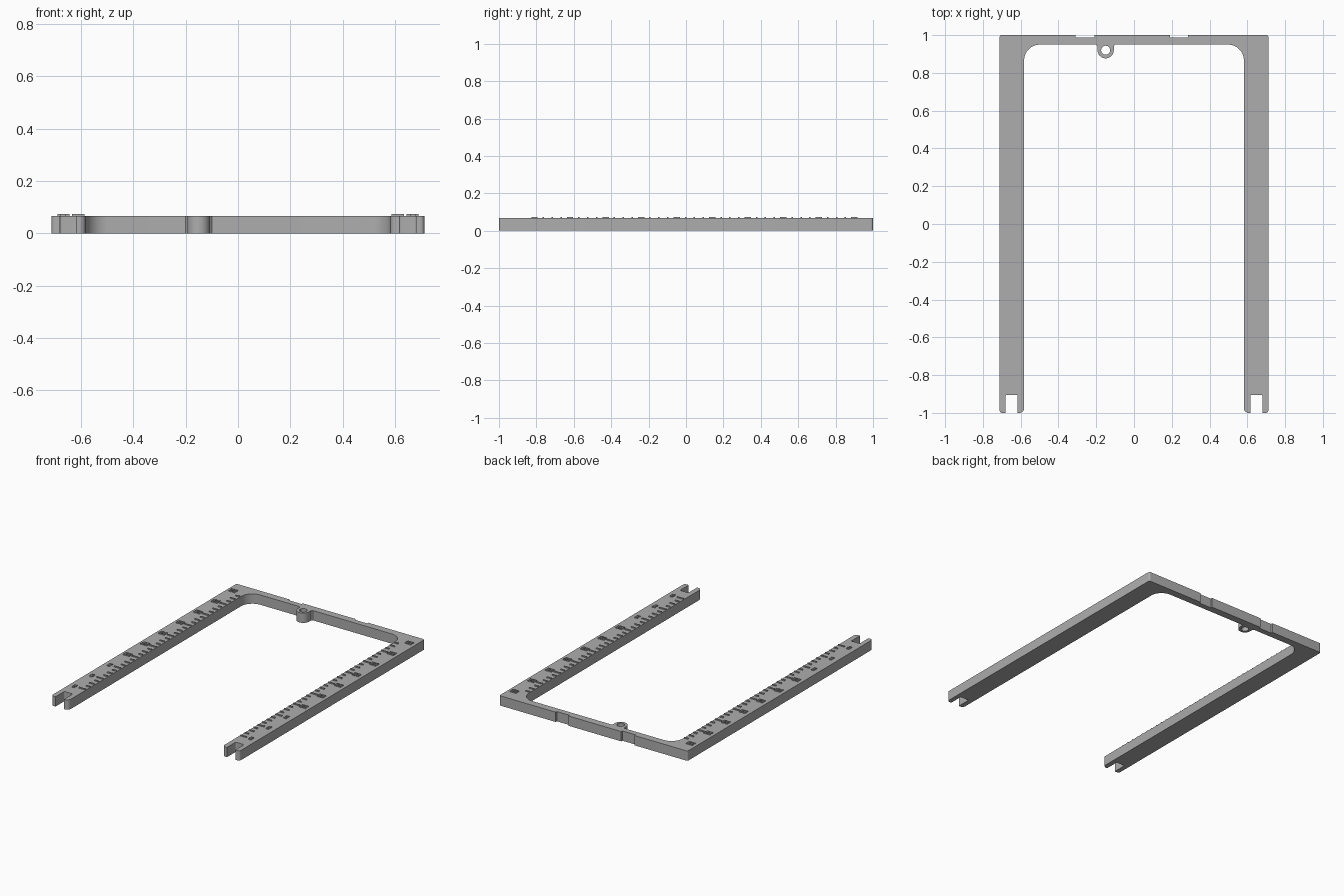
import bpy, bmesh, math
from mathutils import Vector

cube = bpy.data.objects.get("Cube")
if cube:
    bpy.data.objects.remove(cube, do_unlink=True)

# One plain grey
grey = bpy.data.materials.new("plain_grey")
grey.use_nodes = True
COLOUR = (0.42, 0.42, 0.42, 1)
grey.diffuse_color = COLOUR
grey.node_tree.nodes["Principled BSDF"].inputs["Base Color"].default_value = COLOUR

HEIGHT = 0.067
RELIEF = 0.007


def rounded(corners, steps=8):
    """Polygon from (x, y, radius) corners, each rounded by an arc."""
    out = []
    for i, (x, y, r) in enumerate(corners):
        p = Vector((x, y))
        if r == 0:
            out.append(p)
            continue
        a = (Vector(corners[i - 1][:2]) - p).normalized()
        b = (Vector(corners[(i + 1) % len(corners)][:2]) - p).normalized()
        centre = p + (a + b) * r
        for k in range(steps + 1):
            t = k / steps * math.pi / 2
            out.append(centre - b * r * math.cos(t) - a * r * math.sin(t))
    return out


def finish(bm, name):
    bmesh.ops.recalc_face_normals(bm, faces=bm.faces)
    mesh = bpy.data.meshes.new(name)
    bm.to_mesh(mesh)
    bm.free()
    mesh.materials.append(grey)
    obj = bpy.data.objects.new(name, mesh)
    bpy.context.collection.objects.link(obj)
    return obj


def add_block(bm, x0, x1, y0, y1):
    """Low raised block on top of the frame."""
    verts = bmesh.ops.create_cube(bm, size=1)["verts"]
    for v in verts:
        v.co = ((x0 + x1) / 2 + v.co.x * (x1 - x0),
                (y0 + y1) / 2 + v.co.y * (y1 - y0),
                HEIGHT + RELIEF / 2 - 0.001 + v.co.z * (RELIEF + 0.002))


# Half outline shared by both arms, from the slot round to the inner edge
def arm(side):
    return [(side * x, y, r) for x, y, r in (
        (0.712, 1.0, 0.012), (0.712, -1.0, 0.016), (0.68, -1.0, 0),
        (0.68, -0.905, 0.006), (0.616, -0.905, 0.006), (0.616, -1.0, 0),
        (0.582, -1.0, 0.025), (0.582, 0.95, 0.085))]


# Shallow notches in the back edge
def notch(x0, x1):
    return [(x0, 1.0, 0), (x0, 0.988, 0), (x1, 0.988, 0), (x1, 1.0, 0)]


# Frame outline with the eyelet hanging from the back bar
EYE_X, EYE_Y, EYE_R = -0.15, 0.92, 0.043
eyelet = [(EYE_X + EYE_R + 0.008, 0.95, 0), (EYE_X + EYE_R, 0.942, 0)]
eyelet += [(EYE_X + EYE_R * math.cos(t), EYE_Y - EYE_R * math.sin(t), 0)
           for t in (math.pi * k / 20 for k in range(21))]
eyelet += [(EYE_X - EYE_R, 0.942, 0), (EYE_X - EYE_R - 0.008, 0.95, 0)]
outline = rounded(notch(-0.31, -0.21) + notch(0.19, 0.285) + arm(1)
                  + eyelet + arm(-1)[::-1])
hole = [Vector((EYE_X + 0.024 * math.cos(t), EYE_Y + 0.024 * math.sin(t)))
        for t in (math.tau * k / 24 for k in range(24))]

bm = bmesh.new()
for loop in (outline, hole):
    verts = [bm.verts.new((p.x, p.y, 0)) for p in loop]
    for i, v in enumerate(verts):
        bm.edges.new((verts[i - 1], v))
bmesh.ops.triangle_fill(bm, use_beauty=True, edges=bm.edges[:])
top = bmesh.ops.extrude_face_region(bm, geom=bm.faces[:])["geom"]
bmesh.ops.translate(bm, vec=(0, 0, HEIGHT),
                    verts=[g for g in top if isinstance(g, bmesh.types.BMVert)])
frame = finish(bm, "frame")
bpy.context.view_layer.objects.active = frame
frame.select_set(True)
bpy.ops.object.shade_smooth_by_angle(angle=math.radians(30))

# Raised scale on each arm: graduation ticks and number-place blocks
START, STEP = -0.81, 0.19
for name, side in (("left", 1), ("right", -1)):
    ticks = bmesh.new()
    for k in range(37):
        y = START + k * STEP / 4
        length = 0.048 if k % 4 == 0 else 0.036 if k % 2 == 0 else 0.028
        if y < 0.88:
            ends = sorted((side * 0.586, side * (0.586 + length)))
            add_block(ticks, *ends, y - 0.004, y + 0.004)
    finish(ticks, name + "_ticks")

    marks = bmesh.new()
    for k in range(10):
        y = START + k * STEP
        centres = (0.668,) if k < 3 else (0.653, 0.679)
        for x in centres:
            # Each mark is an open block: two bars joined by short rungs
            for dy in (-0.014, 0, 0.014):
                add_block(marks, side * x - 0.01, side * x + 0.01,
                          y + dy - 0.003, y + dy + 0.003)
            add_block(marks, side * x - 0.003, side * x + 0.003, y - 0.014, y + 0.014)
    finish(marks, name + "_scale_marks")
